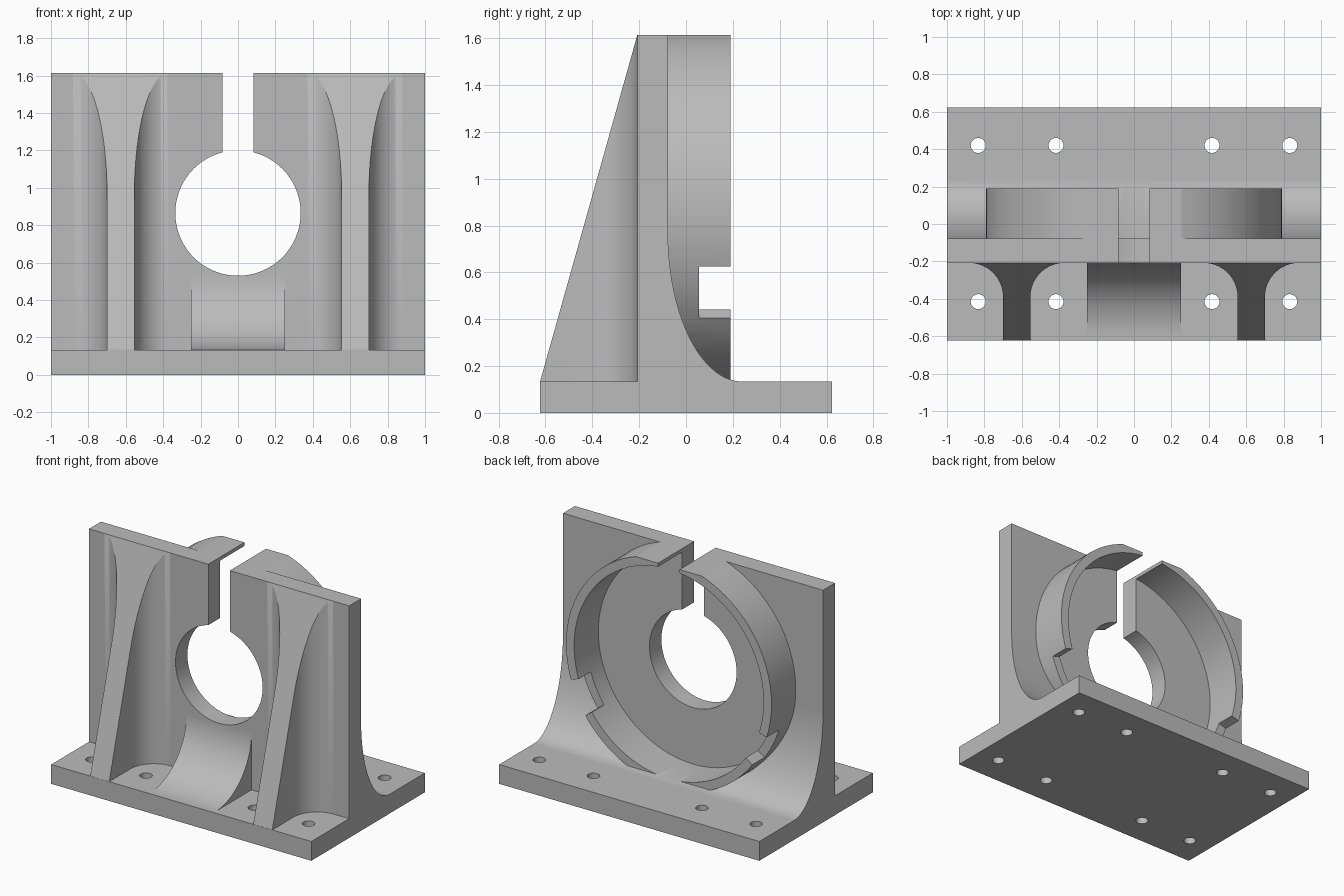
import bpy, bmesh
from math import sin, cos, radians, pi
from mathutils import Vector

cube = bpy.data.objects.get("Cube")
if cube:
    bpy.data.objects.remove(cube, do_unlink=True)

grey = bpy.data.materials.new("plain grey")
grey.use_nodes = True
GREY = (0.5, 0.5, 0.5, 1)
grey.diffuse_color = GREY
grey.node_tree.nodes["Principled BSDF"].inputs["Base Color"].default_value = GREY

# Main dimensions
TOP, BASE, DEPTH = 1.613, 0.134, 0.623
FRONT, BACK, RIM = -0.208, -0.077, 0.189
CENTRE = 0.865
PLACE = {"x": lambda a, b, t: (t, a, b),
         "y": lambda a, b, t: (a, t, b),
         "z": lambda a, b, t: (a, b, t)}


def arc(cx, cy, rx, ry, start, end, steps=24):
    angles = [radians(start + (end - start) * i / steps) for i in range(steps + 1)]
    return [(cx + rx * cos(a), cy + ry * sin(a)) for a in angles]


def circle(cx, cy, r, steps=96):
    return arc(cx, cy, r, r, 0, 360, steps)[:-1]


def box(a0, a1, b0, b1):
    return [(a0, b0), (a1, b0), (a1, b1), (a0, b1)]


def prism(name, outline, axis, lo, hi, slope=None):
    """Extrude a 2D outline along an axis, optionally trimmed by a plane."""
    bm = bmesh.new()
    ends = [[bm.verts.new(PLACE[axis](a, b, t)) for a, b in outline] for t in (lo, hi)]
    bm.faces.new(ends[0])
    bm.faces.new(ends[1][::-1])
    n = len(outline)
    for i in range(n):
        j = (i + 1) % n
        bm.faces.new((ends[0][i], ends[1][i], ends[1][j], ends[0][j]))
    if slope:
        cut = bmesh.ops.bisect_plane(bm, geom=bm.verts[:] + bm.edges[:] + bm.faces[:],
                                     plane_co=slope[0], plane_no=slope[1], clear_outer=True)
        rim = [e for e in cut["geom_cut"] if isinstance(e, bmesh.types.BMEdge)]
        bmesh.ops.contextual_create(bm, geom=rim)
    bmesh.ops.recalc_face_normals(bm, faces=bm.faces[:])
    mesh = bpy.data.meshes.new(name)
    bm.to_mesh(mesh)
    bm.free()
    mesh.materials.append(grey)
    obj = bpy.data.objects.new(name, mesh)
    bpy.context.collection.objects.link(obj)
    return obj


def combine(target, tool, operation):
    mod = target.modifiers.new(tool.name, "BOOLEAN")
    mod.operation, mod.object, mod.solver = operation, tool, "EXACT"
    bpy.context.view_layer.objects.active = target
    bpy.ops.object.modifier_apply(modifier=mod.name)
    bpy.data.objects.remove(tool, do_unlink=True)


# Base plate and upright wall with the sweeping rear fillet
profile = [(-DEPTH, 0), (DEPTH, 0), (DEPTH, BASE)]
profile += arc(0.24, 0.77, 0.24 - BACK, 0.77 - BASE, 270, 180, 32)
profile += [(BACK, TOP + 0.1), (FRONT, TOP + 0.1), (FRONT, BASE), (-DEPTH, BASE)]
bracket = prism("mounting_bracket", profile, "x", -1, 1)

# Round housing on the rear, hollowed to a thin rim
combine(bracket, prism("housing", circle(0, CENTRE, 0.79), "y", -0.15, RIM), "UNION")
combine(bracket, prism("housing_bore", circle(0, CENTRE, 0.728), "y", BACK, 0.3), "DIFFERENCE")

# Notches in both sides of the rim
for name, a0, a1 in (("left_notch", -35.6, -17.7), ("right_notch", 197.7, 215.6)):
    wedge = [(r * cos(radians(a)), CENTRE + r * sin(radians(a)))
             for r, a in ((0.6, a0), (0.9, a0), (0.9, a1), (0.6, a1))]
    combine(bracket, prism(name, wedge, "y", 0.055, 0.3), "DIFFERENCE")

# Sloping front ribs that flare into the wall
HALF, FLARE = 0.073, 0.182
for name, x in (("left_rib", 0.627), ("right_rib", -0.627)):
    y = FRONT - FLARE
    plan = [(x - HALF, -DEPTH + 0.001), (x + HALF, -DEPTH + 0.001)]
    plan += arc(x + HALF + FLARE, y, FLARE, FLARE, 180, 90)
    plan += [(x + HALF + FLARE, -0.15), (x - HALF - FLARE, -0.15)]
    plan += arc(x - HALF - FLARE, y, FLARE, FLARE, 90, 0)
    slope = ((0, -DEPTH, BASE), Vector((0, BASE - TOP, FRONT + DEPTH)).normalized())
    combine(bracket, prism(name, plan, "z", 0.1, TOP + 0.3, slope), "UNION")

# Curved gusset below the opening
curve = arc(-0.605, 0.535, 0.605 + FRONT, 0.535 - BASE, 270, 360)
gusset = curve + [(-0.15, 0.535), (-0.15, 0.1), (-0.605, 0.1)]
combine(bracket, prism("gusset", gusset, "x", -0.25, 0.25), "UNION")

# Shaft opening, slot above it and the flat top
combine(bracket, prism("opening", circle(0, CENTRE, 0.335), "y", -1, 1), "DIFFERENCE")
combine(bracket, prism("slot", box(-0.083, 0.083, CENTRE, 2), "y", -1, 1), "DIFFERENCE")
combine(bracket, prism("top_trim", box(-2, 2, TOP, 3), "y", -1, 1), "DIFFERENCE")

# Screw holes
for x in (-0.833, -0.417, 0.417, 0.833):
    for y in (-0.415, 0.42):
        combine(bracket, prism("screw_hole", circle(x, y, 0.04, 32), "z", -0.1, 0.3), "DIFFERENCE")

# Smooth curved surfaces, crisp edges
bpy.ops.object.select_all(action="DESELECT")
bracket.select_set(True)
bpy.context.view_layer.objects.active = bracket
bpy.ops.object.shade_smooth_by_angle(angle=radians(20))
weighted = bracket.modifiers.new("even_shading", "WEIGHTED_NORMAL")
weighted.keep_sharp = True
